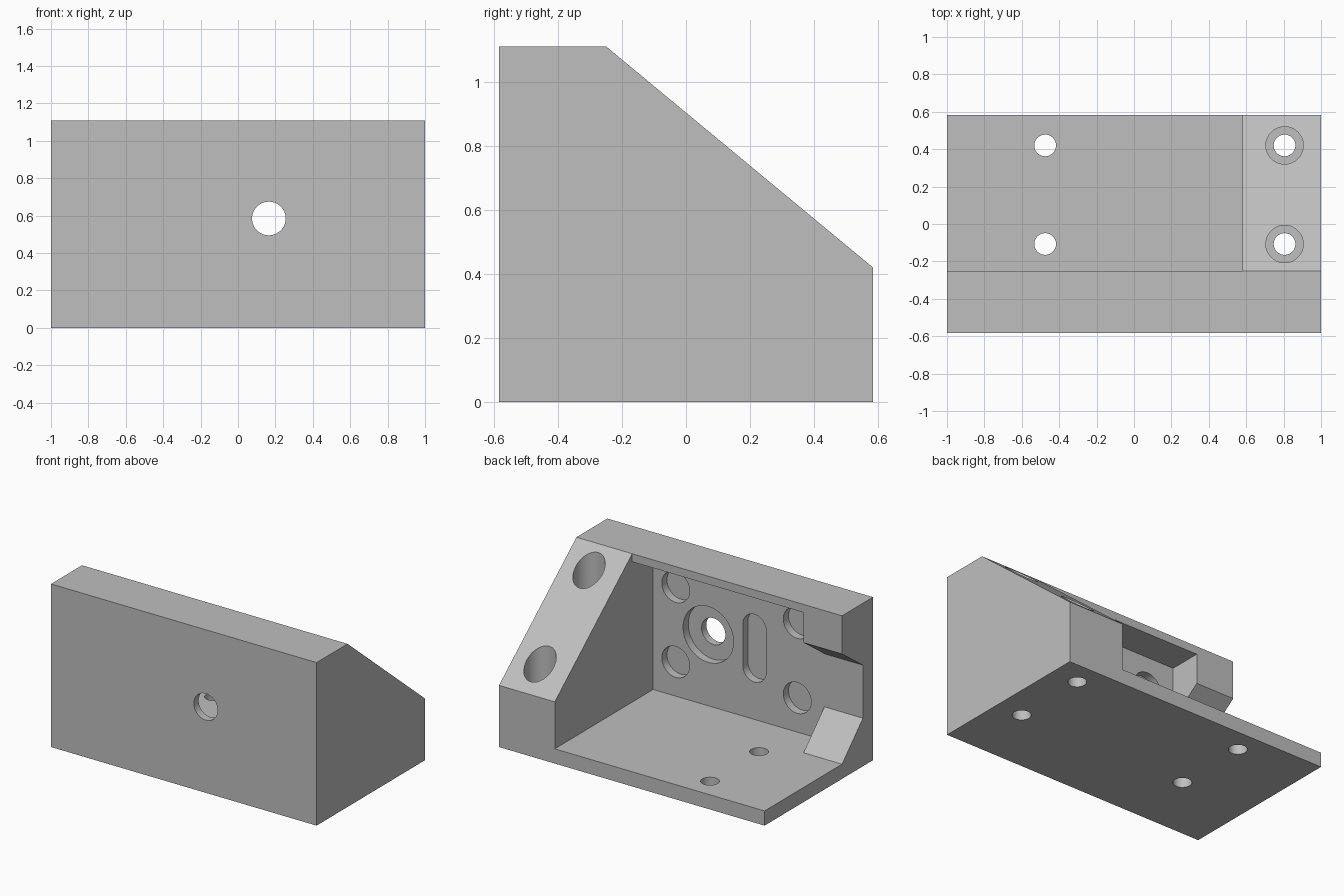
import bpy, bmesh, math
from mathutils import Vector

if "Cube" in bpy.data.objects:
    bpy.data.objects.remove(bpy.data.objects["Cube"])

grey = bpy.data.materials.new("mid_grey")
grey.diffuse_color = (0.52, 0.52, 0.52, 1)
grey.use_nodes = True
grey.node_tree.nodes["Principled BSDF"].inputs["Base Color"].default_value = grey.diffuse_color


def prism(name, outline, direction):
    """Extrude a closed planar outline along a direction."""
    bm = bmesh.new()
    face = bm.faces.new([bm.verts.new(p) for p in outline])
    ext = bmesh.ops.extrude_face_region(bm, geom=[face])
    moved = [v for v in ext["geom"] if isinstance(v, bmesh.types.BMVert)]
    bmesh.ops.translate(bm, verts=moved, vec=Vector(direction))
    bmesh.ops.recalc_face_normals(bm, faces=bm.faces)
    mesh = bpy.data.meshes.new(name)
    bm.to_mesh(mesh)
    bm.free()
    mesh.materials.append(grey)
    obj = bpy.data.objects.new(name, mesh)
    bpy.context.collection.objects.link(obj)
    return obj


def side_prism(name, profile, x0, x1):
    return prism(name, [(x0, y, z) for y, z in profile], (x1 - x0, 0, 0))


def oval(r, half=0.0, n=48):
    """Circle, or a slot stretched along its second axis."""
    pts = []
    for i in range(n):
        a = 2 * math.pi * (i + 0.5) / n
        pts.append((r * math.cos(a), r * math.sin(a) + math.copysign(half, math.sin(a))))
    return pts


def cut(body, cutter):
    mod = body.modifiers.new("cut", 'BOOLEAN')
    mod.operation = 'DIFFERENCE'
    mod.solver = 'EXACT'
    mod.object = cutter
    bpy.context.view_layer.objects.active = body
    bpy.ops.object.modifier_apply(modifier=mod.name)
    bpy.data.objects.remove(cutter, do_unlink=True)


def wall_hole(x, z, r, y0, y1, half=0.0):
    cut(body, prism("wall_cutter", [(x + u, y0, z + v) for u, v in oval(r, half)], (0, y1 - y0, 0)))


def floor_hole(x, y, r, z0, z1):
    cut(body, prism("floor_cutter", [(x + u, y + v, z0) for u, v in oval(r)], (0, 0, z1 - z0)))


# Solid block with the sloped back
D, H = 0.583, 1.11
WALL, FLOOR, LIP = -0.475, 0.10, -0.25
body = side_prism("bracket_body",
                  [(-D, 0), (D, 0), (D, 0.42), (LIP, H), (-D, H)], -1, 1)

# Main pocket under the roof lip
cut(body, side_prism("pocket_cutter",
                     [(WALL, FLOOR), (1, FLOOR), (1, 1.3), (LIP, 1.3),
                      (LIP, 1.055), (WALL, 1.055)], -0.71, 0.58))

# Open left end, leaving the lower and upper corner gussets
cut(body, side_prism("end_cutter",
                     [(LIP, FLOOR), (1, FLOOR), (1, 1.3), (LIP, 1.3),
                      (LIP, 0.85), (WALL, 0.688), (WALL, 0.327)], -1.2, -0.3))

# Wall recesses: bearing seat, through hole, slot and four corner sockets
SEAT = -0.531
wall_hole(0.165, 0.585, 0.19, SEAT, -0.40)
wall_hole(0.165, 0.585, 0.09, -0.7, -0.45)
wall_hole(-0.183, 0.585, 0.088, SEAT, -0.40, half=0.142)
for x in (0.41, -0.505):
    for z in (0.333, 0.843):
        wall_hole(x, z, 0.105, SEAT, -0.40)

# Screw holes through the base, counterbored in the thick end
for y in (0.42, -0.107):
    floor_hole(-0.475, y, 0.058, -0.1, 0.2)
    floor_hole(0.805, y, 0.10, FLOOR, 1.3)
    floor_hole(0.805, y, 0.058, -0.1, 0.3)

# Smooth bores, sharp edges
bpy.ops.object.select_all(action='DESELECT')
body.select_set(True)
bpy.context.view_layer.objects.active = body
bpy.ops.object.shade_smooth_by_angle(angle=math.radians(30))
